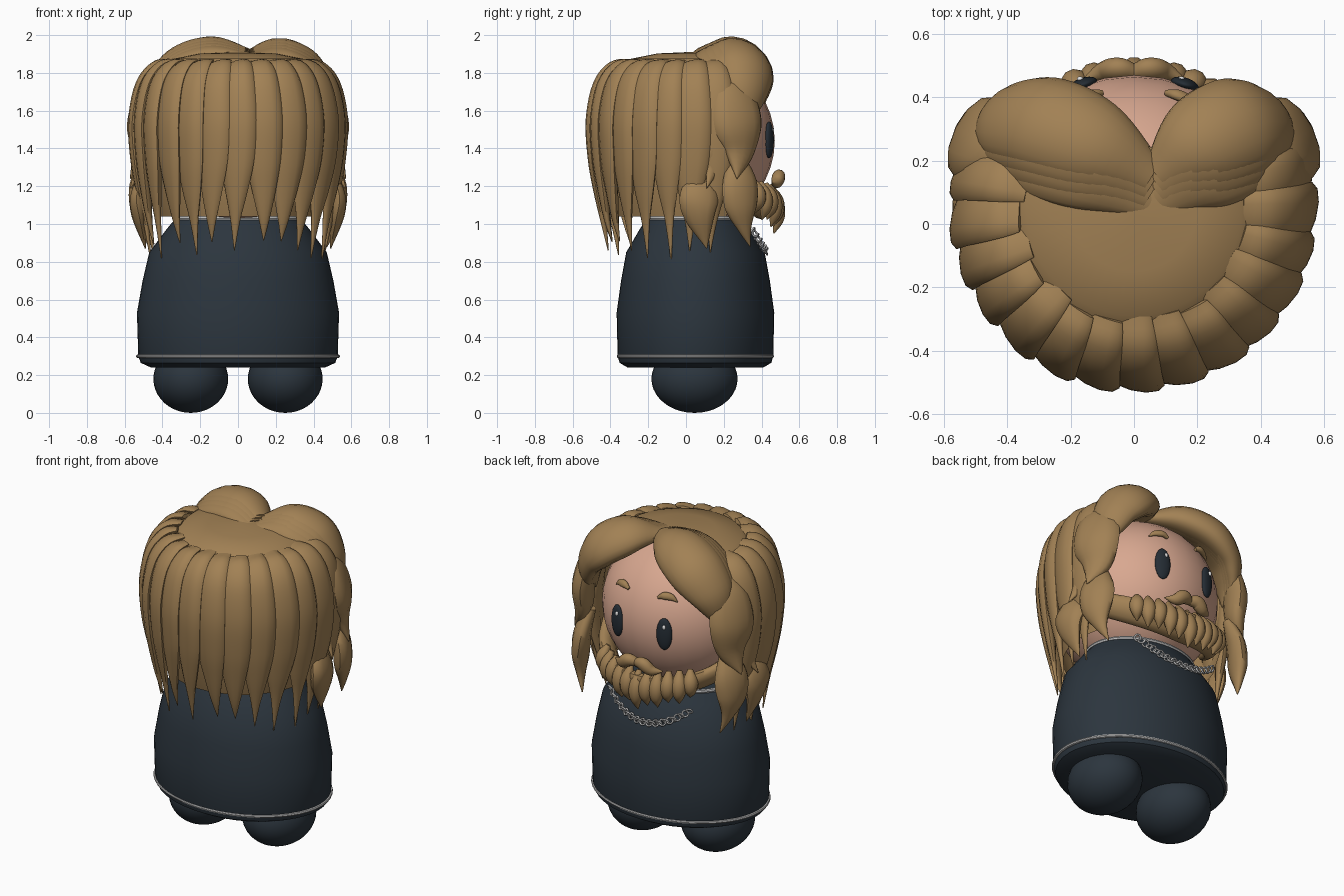
import bpy, bmesh, math, random
from math import sin, cos, pi, radians
from mathutils import Vector, Matrix

random.seed(4)
if "Cube" in bpy.data.objects:
    bpy.data.objects.remove(bpy.data.objects["Cube"], do_unlink=True)


def material(name, color, rough=0.6):
    m = bpy.data.materials.new(name)
    m.use_nodes = True
    m.diffuse_color = (*color, 1)
    node = next(n for n in m.node_tree.nodes if n.type == 'BSDF_PRINCIPLED')
    node.inputs["Base Color"].default_value = (*color, 1)
    node.inputs["Roughness"].default_value = rough
    return m


HAIR = material("tan hair", (0.36, 0.22, 0.09))
SKIN = material("peach skin", (0.69, 0.39, 0.28))
CLOTH = material("dark slate cloth", (0.025, 0.036, 0.048))
EYE = material("eye black", (0.018, 0.026, 0.035), 0.3)
SILVER = material("silver", (0.5, 0.5, 0.5), 0.4)
WHITE = material("eye glint", (0.8, 0.8, 0.8))
HEAD = Vector((0, 0.03, 1.45))


def finish(name, bm, mat, angle=50):
    bmesh.ops.remove_doubles(bm, verts=bm.verts, dist=0.0001)
    bmesh.ops.recalc_face_normals(bm, faces=bm.faces)
    mesh = bpy.data.meshes.new(name)
    bm.to_mesh(mesh)
    bm.free()
    ob = bpy.data.objects.new(name, mesh)
    bpy.context.collection.objects.link(ob)
    mesh.materials.append(mat)
    bpy.ops.object.select_all(action='DESELECT')
    ob.select_set(True)
    bpy.context.view_layer.objects.active = ob
    bpy.ops.object.shade_smooth_by_angle(angle=radians(angle))
    return ob


def ellipsoid(name, center, radii, mat, rot=None):
    bm = bmesh.new()
    bmesh.ops.create_uvsphere(bm, u_segments=32, v_segments=20, radius=1)
    turn = rot.to_4x4() if rot else Matrix()
    bm.transform(Matrix.Translation(center) @ turn @ Matrix.Diagonal((*radii, 1)))
    return finish(name, bm, mat)


def grid_faces(bm, rings):
    for a, b in zip(rings, rings[1:]):
        for i in range(len(a)):
            j = (i + 1) % len(a)
            bm.faces.new((a[i], a[j], b[j], b[i]))


def lathe(name, profile, center_y, squash, mat, n=48, ends=True):
    bm = bmesh.new()
    rings = [[bm.verts.new((r * cos(2 * pi * i / n),
                            center_y + squash * r * sin(2 * pi * i / n), z))
              for i in range(n)] for r, z in profile]
    grid_faces(bm, rings)
    if ends:
        bm.faces.new(rings[0])
        bm.faces.new(rings[-1])
    return finish(name, bm, mat, 35)


def spline(points, steps):
    """Smooth curve through points of any dimension."""
    p = [Vector(q) for q in points]
    p = [2 * p[0] - p[1]] + p + [2 * p[-1] - p[-2]]
    out = []
    for a, b, c, d in zip(p, p[1:], p[2:], p[3:]):
        for k in range(steps):
            t = k / steps
            out.append(0.5 * (2 * b + (c - a) * t + (2 * a - 5 * b + 4 * c - d) * t * t
                              + (3 * b - a - 3 * c + d) * t ** 3))
    return out + [p[-2]]


def strand(name, points, roll=0, bend=0, steps=5, n=12):
    """Lofted lock: points are x, y, z, half width, half thickness."""
    s = spline(points, steps)
    pos = [Vector(q[:3]) for q in s]
    bm, rings = bmesh.new(), []
    for i, p in enumerate(pos):
        tan = (pos[min(i + 1, len(pos) - 1)] - pos[max(i - 1, 0)]).normalized()
        out = p - HEAD
        out = (out - tan * out.dot(tan)).normalized()
        out = Matrix.Rotation(roll, 3, tan) @ out
        side = tan.cross(out)
        w, t = max(s[i][3], 0.002), max(s[i][4], 0.002)
        ring = []
        for k in range(n):
            u, v = w * cos(2 * pi * k / n), t * sin(2 * pi * k / n)
            ring.append(bm.verts.new(p + side * u + out * (v - bend * u * u)))
        rings.append(ring)
    grid_faces(bm, rings)
    bm.faces.new(rings[0])
    bm.faces.new(rings[-1])
    return finish(name, bm, HAIR)


def flip(points, s):
    return [(s * q[0], *q[1:]) for q in points]


def ring_trim(name, rx, squash, z, r):
    profile = [(rx + r * cos(a * pi / 4), z + r * sin(a * pi / 4)) for a in range(9)]
    return lathe(name, profile, 0.05, squash, SILVER, ends=False)


# Body, trims and feet
lathe("robe", [(0.46, 0.24), (0.515, 0.265), (0.528, 0.3), (0.535, 0.53), (0.505, 0.7),
               (0.47, 0.85), (0.38, 0.97), (0.33, 1.03)], 0.05, 0.78, CLOTH)
ring_trim("hem_trim", 0.53, 0.77, 0.3, 0.01)
ring_trim("collar_trim", 0.33, 0.78, 1.03, 0.013)
for s, side in ((1, "left"), (-1, "right")):
    ellipsoid(side + "_foot", (s * 0.25, 0.045, 0.18), (0.198, 0.228, 0.18), CLOTH)

# Head and face
ellipsoid("head", (0, 0, 1.44), (0.47, 0.47, 0.46), SKIN)
for s, side in ((1, "left"), (-1, "right")):
    tilt = Matrix.Rotation(-s * 0.3, 3, 'Z')
    ellipsoid(side + "_eye", (s * 0.16, 0.44, 1.445), (0.046, 0.022, 0.097), EYE, tilt)
    ellipsoid(side + "_eye_glint", (s * 0.16 - 0.01, 0.458, 1.495), (0.01, 0.008, 0.014), WHITE)
    strand(side + "_brow", flip([(0.1, 0.414, 1.645, 0.008, 0.01), (0.135, 0.408, 1.662, 0.021, 0.016),
                                 (0.175, 0.392, 1.657, 0.019, 0.014),
                                 (0.21, 0.38, 1.632, 0.002, 0.004)], s))
    strand(side + "_moustache", flip([(0, 0.48, 1.245, 0.025, 0.025), (0.05, 0.49, 1.25, 0.04, 0.035),
                                      (0.1, 0.48, 1.22, 0.032, 0.03),
                                      (0.16, 0.455, 1.22, 0.002, 0.004)], s))

# Beard: jaw band with hanging tufts
jaw = []
for i in range(-4, 5):
    a = i * radians(18)
    k = abs(i) / 4
    jaw.append((0.445 * sin(a), 0.44 * cos(a) - 0.01, 1.1 + 0.14 * k * k,
                0.09 - 0.025 * k, 0.045 - 0.005 * k))
strand("jaw_band", jaw)
for i in range(11):
    a = radians(-38 + 7.6 * i)
    f = abs(i - 5) / 5
    d = Vector((sin(a), cos(a), 0))
    top = 1.19 + 0.04 * f
    drop = 0.22 - 0.05 * f + 0.02 * (i % 2)
    strand("beard_tuft", [(*(d * r + Vector((0, 0, top - drop * h))), w, t) for r, h, w, t in
                          ((0.455, 0, 0.014, 0.014), (0.483, 0.35, 0.042, 0.038),
                           (0.487, 0.68, 0.036, 0.034), (0.465, 1, 0.002, 0.003))], n=10)

# Chain of alternating links draped over the chest
for i in range(27):
    u = -1 + i / 13
    bpy.ops.mesh.primitive_torus_add(
        major_segments=12, minor_segments=6, major_radius=0.018, minor_radius=0.0055,
        location=(0.27 * u, 0.423 - 0.07 * u * u, 0.855 + 0.11 * u * u),
        rotation=(pi / 2 - 0.3 + (0.7 if i % 2 else -0.3), 0.4 * u, -0.6 * u))
    link = bpy.context.object
    link.name = "chain_link"
    link.data.materials.append(SILVER)
    bpy.ops.object.shade_smooth()

# Hair cap, open over the face
cap = lathe("hair_cap", [(0.001, 1.912), (0.2, 1.903), (0.34, 1.875), (0.42, 1.8), (0.475, 1.68),
                         (0.5, 1.45), (0.475, 1.2), (0.43, 1.04)], 0.05, 1, HAIR, ends=False)
bm = bmesh.new()
bm.from_mesh(cap.data)
bmesh.ops.delete(bm, geom=[f for f in bm.faces if f.calc_center_median().y > 0.2], context='FACES')
bm.to_mesh(cap.data)
bm.free()

# Ring of long overlapping locks around the sides and back
LOCKS = 15
for i in range(LOCKS):
    a = radians(-192 + 204 * i / (LOCKS - 1))
    tip = random.uniform(0.8, 0.92)
    sway = random.uniform(-0.06, 0.06)
    wide = random.uniform(0.95, 1.15)
    inner = random.uniform(0.335, 0.365)
    path = []
    for r, z, w, t in ((inner, 1.853, 0.055, 0.016), (0.43, 1.825, 0.074, 0.035),
                       (0.497, 1.73, 0.087, 0.043), (0.532, 1.55, 0.096, 0.043),
                       (0.525, 1.35, 0.088, 0.04), (0.508, 1.18, 0.06, 0.03),
                       (0.487, 1.02, 0.026, 0.016), (0.462, tip, 0.002, 0.003)):
        b = a + sway * max(0, 1.4 - z) * 2
        path.append((r * cos(b), 0.05 + r * sin(b), z, w * wide, t))
    strand("back_lock", path, roll=0.27)

# Framing locks at each side of the face
SIDE = {
    "upper_lock": [(0.41, 0.2, 1.79, 0.04, 0.03), (0.475, 0.25, 1.69, 0.115, 0.05),
                   (0.505, 0.275, 1.53, 0.14, 0.065), (0.505, 0.28, 1.38, 0.09, 0.05),
                   (0.57, 0.27, 1.24, 0.002, 0.003)],
    "front_lower_lock": [(0.46, 0.27, 1.38, 0.03, 0.03), (0.505, 0.285, 1.23, 0.1, 0.05),
                         (0.515, 0.29, 1.1, 0.095, 0.05), (0.5, 0.31, 0.98, 0.04, 0.025),
                         (0.47, 0.34, 0.88, 0.002, 0.003)],
    "rear_lower_lock": [(0.47, 0.08, 1.28, 0.04, 0.03), (0.52, 0.07, 1.16, 0.1, 0.045),
                        (0.525, 0.07, 1.05, 0.085, 0.04), (0.49, 0.11, 0.87, 0.002, 0.003)],
    "flick_lock": [(0.48, 0.15, 1.6, 0.05, 0.03), (0.515, 0.15, 1.42, 0.07, 0.04),
                   (0.52, 0.14, 1.3, 0.04, 0.025), (0.57, 0.11, 1.19, 0.002, 0.003)],
}
for s, side in ((1, "left"), (-1, "right")):
    for part, pts in SIDE.items():
        strand(side + "_" + part, flip(pts, s))

# Swept fringe: two big lobes, each with thin layers stepping back from the parting
FRINGE = {
    "left": [(0.075, 0.15, 1.9, 0.06, 0.03), (0.2, 0.25, 1.9, 0.145, 0.085),
             (0.325, 0.315, 1.84, 0.165, 0.095), (0.41, 0.325, 1.74, 0.14, 0.075),
             (0.445, 0.32, 1.63, 0.09, 0.05), (0.46, 0.3, 1.5, 0.004, 0.005)],
    "right": [(0.055, 0.15, 1.9, 0.06, 0.03), (-0.12, 0.255, 1.905, 0.145, 0.085),
              (-0.285, 0.32, 1.845, 0.165, 0.095), (-0.4, 0.33, 1.74, 0.14, 0.075),
              (-0.445, 0.32, 1.63, 0.09, 0.05), (-0.46, 0.3, 1.5, 0.004, 0.005)],
}
for side, lobe in FRINGE.items():
    for k in range(4):
        strand(side + "_fringe", [(x, y - 0.026 * k, z - 0.004 * k, w, t * (1 - 0.1 * k))
                                  for x, y, z, w, t in lobe], bend=0.8, steps=6, n=20)
